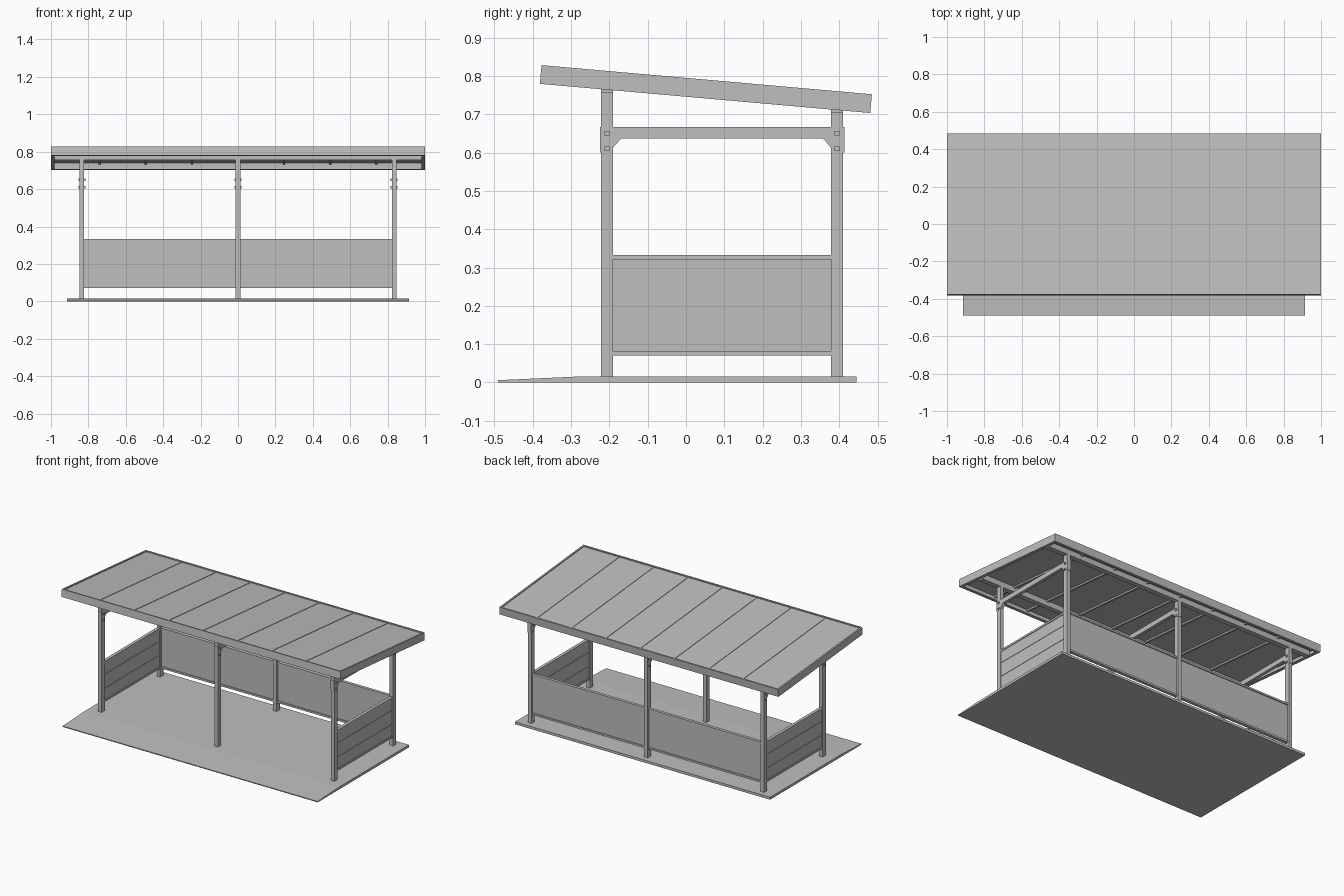
import bpy, bmesh, math
from mathutils import Matrix, Vector

cube = bpy.data.objects.get("Cube")
if cube:
    bpy.data.objects.remove(cube)

grey = bpy.data.materials.new("light_grey_metal")
grey.use_nodes = True
color = (0.52, 0.52, 0.52, 1)
grey.diffuse_color = color
grey.node_tree.nodes["Principled BSDF"].inputs["Base Color"].default_value = color


def finish(name, bm, matrix=None):
    bmesh.ops.recalc_face_normals(bm, faces=bm.faces)
    mesh = bpy.data.meshes.new(name)
    bm.to_mesh(mesh)
    bm.free()
    mesh.materials.append(grey)
    obj = bpy.data.objects.new(name, mesh)
    bpy.context.collection.objects.link(obj)
    if matrix:
        obj.matrix_world = matrix
    return obj


def box(name, x, y, z, matrix=None):
    """Box from three (low, high) ranges."""
    bm = bmesh.new()
    size = [b - a for a, b in (x, y, z)]
    mid = [(a + b) / 2 for a, b in (x, y, z)]
    bmesh.ops.create_cube(bm, size=1, matrix=Matrix.Translation(mid) @ Matrix.Diagonal((*size, 1)))
    return finish(name, bm, matrix)


def extrude_x(name, profile, x, matrix=None):
    """Side profile of (y, z) points drawn out along x."""
    bm = bmesh.new()
    face = bm.faces.new([bm.verts.new((x[0], y, z)) for y, z in profile])
    new = bmesh.ops.extrude_face_region(bm, geom=[face])["geom"]
    verts = [v for v in new if isinstance(v, bmesh.types.BMVert)]
    bmesh.ops.translate(bm, verts=verts, vec=(x[1] - x[0], 0, 0))
    return finish(name, bm, matrix)


# Floor slab with a ramped front edge
extrude_x("floor_slab", [(-0.49, 0), (0.445, 0), (0.445, 0.016), (-0.27, 0.016), (-0.49, 0.006)],
          (-0.915, 0.915))

FRONT, BACK = (-0.222, -0.19), (0.378, 0.41)
POST_X = (-0.835, 0, 0.835)
HALF = 0.0125

# Portal frames: posts, brackets, tie beam with corner gussets
for side, px in zip(("right", "middle", "left"), POST_X):
    for place, span, top in (("front", FRONT, 0.757), ("back", BACK, 0.706)):
        box(f"{place}_post_{side}", (px - HALF, px + HALF), span, (0.016, top))
        outer, inner = (span[0], span[1]) if place == "front" else (span[1], span[0])
        s = 1 if place == "front" else -1
        box(f"{place}_bracket_{side}", (px - HALF, px + HALF),
            sorted((outer - s * 0.003, outer)), (0.6, 0.667))
        for sx in (-1, 1):
            for z in (0.61, 0.65):
                cx = px + sx * (HALF + 0.003)
                box(f"{place}_bolt_{side}", (cx - 0.003, cx + 0.003),
                    ((outer + inner) / 2 - 0.006, (outer + inner) / 2 + 0.006), (z - 0.006, z + 0.006))
    extrude_x(f"tie_beam_{side}",
              [(FRONT[1], 0.667), (FRONT[1], 0.613), (FRONT[1] + 0.02, 0.636),
               (BACK[0] - 0.02, 0.636), (BACK[0], 0.613), (BACK[0], 0.667)],
              (px - 0.01, px + 0.01))

# Side walls: three boards between two rails
for side, px in (("right", POST_X[0]), ("left", POST_X[2])):
    span = (FRONT[1], BACK[0])
    for rail, z in (("bottom", (0.07, 0.082)), ("top", (0.321, 0.333))):
        box(f"{side}_wall_{rail}_rail", (px - 0.01, px + 0.01), span, z)
    for z in ((0.082, 0.156), (0.158, 0.246), (0.248, 0.321)):
        box(f"{side}_wall_board", (px - 0.006, px + 0.006), span, z)
    box(f"{side}_wall_core", (px - 0.003, px + 0.003), span, (0.082, 0.321))

# Back walls: one sheet between two rails in each bay
for side, a, b in (("right", POST_X[0], POST_X[1]), ("left", POST_X[1], POST_X[2])):
    span = (a + HALF, b - HALF)
    box(f"back_wall_sheet_{side}", span, (0.39, 0.398), (0.082, 0.321))
    for rail, z in (("bottom", (0.07, 0.082)), ("top", (0.321, 0.333))):
        box(f"back_wall_{rail}_rail_{side}", span, (0.384, 0.404), z)

# Roof, built flat with its top at local zero and then tilted
SLOPE = math.atan2(0.076, 0.862)
LENGTH = 0.862 / math.cos(SLOPE)
DEPTH = 0.049
tilt = Matrix.Translation((0, -0.377, 0.828)) @ Matrix.Rotation(-SLOPE, 4, "X")

box("roof_sheet", (-0.99, 0.99), (0.01, LENGTH - 0.01), (-0.02, -0.006), tilt)
for i in range(-3, 4):
    x = i * 0.2465
    box("roof_seam", (x - 0.005, x + 0.005), (0.01, LENGTH - 0.01), (-0.006, -0.003), tilt)
    box("roof_joist", (x - 0.006, x + 0.006), (0.01, LENGTH - 0.01), (-0.03, -0.02), tilt)

# Fascia boards with a small inward lip at the bottom
for place, s in (("right", -1), ("left", 1)):
    box(f"{place}_fascia", sorted((s, s * 0.99)), (0, LENGTH), (-DEPTH, 0), tilt)
    box(f"{place}_fascia_lip", sorted((s * 0.99, s * 0.98)), (0.01, LENGTH - 0.01),
        (-DEPTH, -DEPTH + 0.004), tilt)
for place, a, s in (("front", 0, 1), ("back", LENGTH, -1)):
    box(f"{place}_fascia", (-0.99, 0.99), sorted((a, a + s * 0.01)), (-DEPTH, 0), tilt)
    box(f"{place}_fascia_lip", (-0.98, 0.98), sorted((a + s * 0.01, a + s * 0.02)),
        (-DEPTH, -DEPTH + 0.004), tilt)

# Long beams on the post tops, reaching up to the roof sheet
for place, span, z in (("front", FRONT, 0.755), ("back", BACK, 0.704)):
    box(f"{place}_roof_beam", (-0.98, 0.98), span, (z, z + 0.035))
